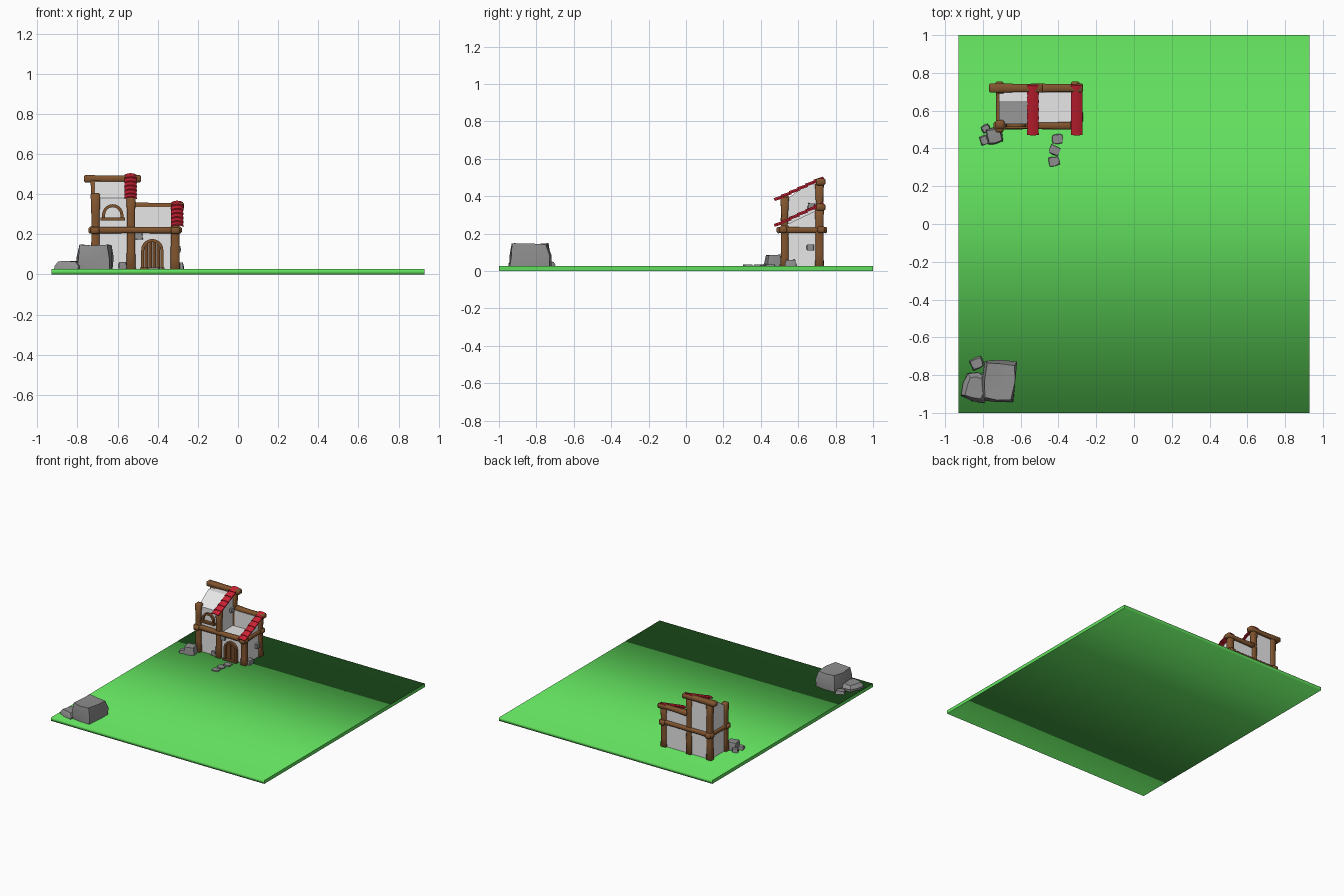
import bpy, bmesh, math, random
from mathutils import Vector, Matrix

random.seed(7)
if "Cube" in bpy.data.objects:
    bpy.data.objects.remove(bpy.data.objects["Cube"])


def material(name, *rgb):
    m = bpy.data.materials.new(name)
    m.use_nodes = True
    m.diffuse_color = (*rgb, 1)
    m.node_tree.nodes["Principled BSDF"].inputs["Base Color"].default_value = (*rgb, 1)
    return m


GRASS = material("grass green", 0.12, 0.73, 0.11)
PLASTER = material("white plaster", 0.83, 0.83, 0.83)
WOOD = material("brown timber", 0.22, 0.09, 0.028)
PLANK = material("door plank brown", 0.17, 0.065, 0.02)
TILE = material("red tile", 0.62, 0.016, 0.035)
STONE = material("grey stone", 0.27, 0.27, 0.27)


def finish(name, bm, mat, angle=30):
    bmesh.ops.recalc_face_normals(bm, faces=bm.faces)
    for f in bm.faces:
        f.smooth = True
    for e in bm.edges:
        e.smooth = len(e.link_faces) == 2 and e.calc_face_angle() < math.radians(angle)
    me = bpy.data.meshes.new(name)
    bm.to_mesh(me)
    bm.free()
    me.materials.append(mat)
    ob = bpy.data.objects.new(name, me)
    bpy.context.collection.objects.link(ob)
    return ob


def box_mesh(lo, hi):
    bm = bmesh.new()
    bmesh.ops.create_cube(bm, size=1)
    lo, hi = Vector(lo), Vector(hi)
    for v in bm.verts:
        v.co = (lo + hi) / 2 + v.co * (hi - lo)
    return bm


def box(name, lo, hi, mat):
    return finish(name, box_mesh(lo, hi), mat)


def beam(name, lo, hi):
    """Rough-hewn timber: bevelled box with slightly uneven sections."""
    bm = box_mesh(lo, hi)
    bmesh.ops.bevel(bm, geom=bm.edges[:], offset=0.007, segments=1, affect='EDGES')
    lo, hi = Vector(lo), Vector(hi)
    mid, size = (lo + hi) / 2, hi - lo
    axis = max(range(3), key=lambda i: size[i])
    normal = Vector([float(i == axis) for i in range(3)])
    for t in (0.25, 0.5, 0.75):
        p = lo + normal * size[axis] * t
        cut = bmesh.ops.bisect_plane(bm, geom=bm.verts[:] + bm.edges[:] + bm.faces[:],
                                     plane_co=p, plane_no=normal)
        k = random.uniform(0.86, 1.0)
        for v in cut["geom_cut"]:
            if isinstance(v, bmesh.types.BMVert):
                keep = v.co[axis]
                v.co = mid + (v.co - mid) * k
                v.co[axis] = keep
    return finish(name, bm, WOOD, 50)


def prism(name, pts, axis, a, b, mat):
    """Extrude a 2D outline along x (points are y,z) or along y (points are x,z)."""
    bm = bmesh.new()
    place = (lambda p: (a, *p)) if axis == 'x' else (lambda p: (p[0], a, p[1]))
    face = bm.faces.new([bm.verts.new(place(p)) for p in pts])
    out = bmesh.ops.extrude_face_region(bm, geom=[face])
    shift = (b - a, 0, 0) if axis == 'x' else (0, b - a, 0)
    bmesh.ops.translate(bm, vec=shift,
                        verts=[v for v in out["geom"] if isinstance(v, bmesh.types.BMVert)])
    return finish(name, bm, mat)


def arch(cx, z0, zc, r, n=10):
    arc = [(cx + r * math.cos(math.pi * i / n), zc + r * math.sin(math.pi * i / n))
           for i in range(n + 1)]
    return [(cx + r, z0)] + arc + [(cx - r, z0)]


def rock(name, centre, size, turn=0, taper=0.82, jitter=0.1):
    """Chunky boulder whose base rests on centre z."""
    bm = bmesh.new()
    bmesh.ops.create_cube(bm, size=1)
    bmesh.ops.subdivide_edges(bm, edges=bm.edges[:], cuts=1, use_grid_fill=True)
    for v in bm.verts:
        if v.co.z > 0.4:
            v.co.x *= taper
            v.co.y *= taper
        if abs(v.co.x) > 0.3 and abs(v.co.y) > 0.3:
            v.co.x *= 0.9
            v.co.y *= 0.9
        v.co += Vector([random.uniform(-jitter, jitter) * 0.5 for _ in range(3)])
        v.co = Vector(v.co) * Vector(size)
        v.co.z += size[2] / 2
    bmesh.ops.transform(bm, verts=bm.verts,
                        matrix=Matrix.Translation(centre) @ Matrix.Rotation(turn, 4, 'Z'))
    return finish(name, bm, STONE, 40)


# Ground slab, softly shaded across its front and back edges
ground = box("ground", (-0.93, -1, 0), (0.93, 1, 0.027), GRASS)
for e in ground.data.edges:
    p, q = (ground.data.vertices[i].co for i in e.vertices)
    e.use_edge_sharp = abs(p.x - q.x) < 0.1

# Plaster walls: ground storey, tall tower storey, open low storey
box("ground_storey", (-0.715, 0.53, 0.02), (-0.305, 0.72, 0.212), PLASTER)
prism("tower_storey", [(0.53, 0.2), (0.53, 0.38), (0.65, 0.462), (0.72, 0.462), (0.72, 0.2)],
      'x', -0.715, -0.53, PLASTER)
box("low_back_wall", (-0.53, 0.695, 0.2), (-0.305, 0.72, 0.335), PLASTER)
prism("low_side_wall", [(0.53, 0.2), (0.53, 0.245), (0.7, 0.325), (0.72, 0.325), (0.72, 0.2)],
      'x', -0.322, -0.305, PLASTER)

# Timber posts, front and back
for name, x, front_top, back_top in (("right", -0.71, 0.405, 0.47),
                                     ("middle", -0.533, 0.395, 0.47),
                                     ("left", -0.313, 0.245, 0.335)):
    beam(name + "_front_post", (x - 0.024, 0.505, 0.02), (x + 0.024, 0.55, front_top))
    beam(name + "_back_post", (x - 0.024, 0.69, 0.02), (x + 0.024, 0.737, back_top))

# Horizontal timbers around the middle, and the two ridge beams
for name, y in (("front", 0.52), ("back", 0.723)):
    beam(name + "_middle_beam", (-0.745, y - 0.02, 0.204), (-0.28, y + 0.02, 0.238))
for name, x in (("right", -0.712), ("left", -0.311)):
    beam(name + "_middle_beam", (x - 0.022, 0.485, 0.202), (x + 0.022, 0.755, 0.236))
beam("tower_ridge_beam", (-0.768, 0.695, 0.458), (-0.482, 0.745, 0.495))
beam("low_ridge_beam", (-0.52, 0.695, 0.323), (-0.27, 0.745, 0.36))


# Rows of overlapping curved tiles running down each slope
def tile_row(name, x, top, bottom, width=0.062, count=6):
    top, bottom = Vector((x, *top)), Vector((x, *bottom))
    step = (bottom - top) / count
    up = Vector((0, step.z, -step.y)).normalized()
    for i in range(count):
        bm = bmesh.new()
        rows = []
        for end, lift in ((0, 0.0), (1.15 if i < count - 1 else 1, 0.006)):
            w = width * (0.94 + 0.06 * end)
            base = top + step * (i + end) + up * lift
            rows.append([bm.verts.new(base + Vector((w * t / 2, 0, 0)) + up * 0.009 * (1 - t * t))
                         for t in (-1, -0.6, 0, 0.6, 1)])
        for j in range(4):
            bm.faces.new((rows[0][j], rows[0][j + 1], rows[1][j + 1], rows[1][j]))
        ret = bmesh.ops.extrude_face_region(bm, geom=bm.faces[:])
        bmesh.ops.translate(bm, vec=-up * 0.007,
                            verts=[v for v in ret["geom"] if isinstance(v, bmesh.types.BMVert)])
        finish(f"{name}_{i + 1}", bm, TILE, 40)


tile_row("tower_tile", -0.535, (0.737, 0.497), (0.475, 0.376))
tile_row("low_tile", -0.303, (0.737, 0.36), (0.475, 0.238))

# Arched door: frame and planks
dx = -0.427
prism("door_frame", arch(dx, 0.02, 0.122, 0.055) + arch(dx, 0.02, 0.122, 0.04)[::-1],
      'y', 0.508, 0.535, WOOD)
for i in range(4):
    x0, x1 = dx - 0.04 + i * 0.02 + 0.001, dx - 0.04 + (i + 1) * 0.02 - 0.001
    rise = lambda x: 0.122 + math.sqrt(max(0, 0.041 ** 2 - (x - dx) ** 2))
    prism(f"door_plank_{i + 1}", [(x0, 0.02), (x1, 0.02), (x1, rise(x1)), (x0, rise(x0))],
          'y', 0.52, 0.535, PLANK)
box("door_step", (dx - 0.06, 0.5, 0.02), (dx + 0.06, 0.53, 0.036), WOOD)

# Arched window: frame and sill
wx = -0.624
prism("window_frame", arch(wx, 0.275, 0.297, 0.053) + arch(wx, 0.275, 0.297, 0.038)[::-1],
      'y', 0.513, 0.535, WOOD)
box("window_sill", (wx - 0.06, 0.505, 0.268), (wx + 0.06, 0.535, 0.284), WOOD)

# Stones set into the walls
for i, (x, y, z) in enumerate(((-0.575, 0.53, 0.03), (-0.495, 0.53, 0.175),
                               (-0.305, 0.665, 0.11), (-0.53, 0.67, 0.33))):
    rock(f"wall_stone_{i + 1}", (x, y, z), (0.04, 0.04, 0.032), 0, 0.95, 0.05)
rock("base_stone", (-0.29, 0.56, 0.02), (0.04, 0.06, 0.04))

# Rocks beside the house and stepping stones to the door
rock("corner_rock", (-0.74, 0.468, 0.02), (0.085, 0.085, 0.065), 0.2)
rock("corner_rock_small", (-0.785, 0.505, 0.02), (0.045, 0.04, 0.035), 0.5)
rock("corner_rock_low", (-0.788, 0.445, 0.02), (0.055, 0.05, 0.03), 0.3)
for i, (x, y, a) in enumerate(((-0.405, 0.45, 0.1), (-0.42, 0.39, -0.4), (-0.423, 0.332, 0.15))):
    rock(f"stepping_stone_{i + 1}", (x, y, 0.02), (0.058, 0.05, 0.015), a, 0.9)

# Boulder group in the front corner
rock("boulder", (-0.712, -0.832, 0.02), (0.18, 0.225, 0.125), -0.06, 0.86, 0.07)
rock("boulder_low", (-0.84, -0.865, 0.02), (0.135, 0.145, 0.045), -0.25, 0.7)
rock("boulder_small", (-0.832, -0.738, 0.02), (0.07, 0.06, 0.03), 0.4)
